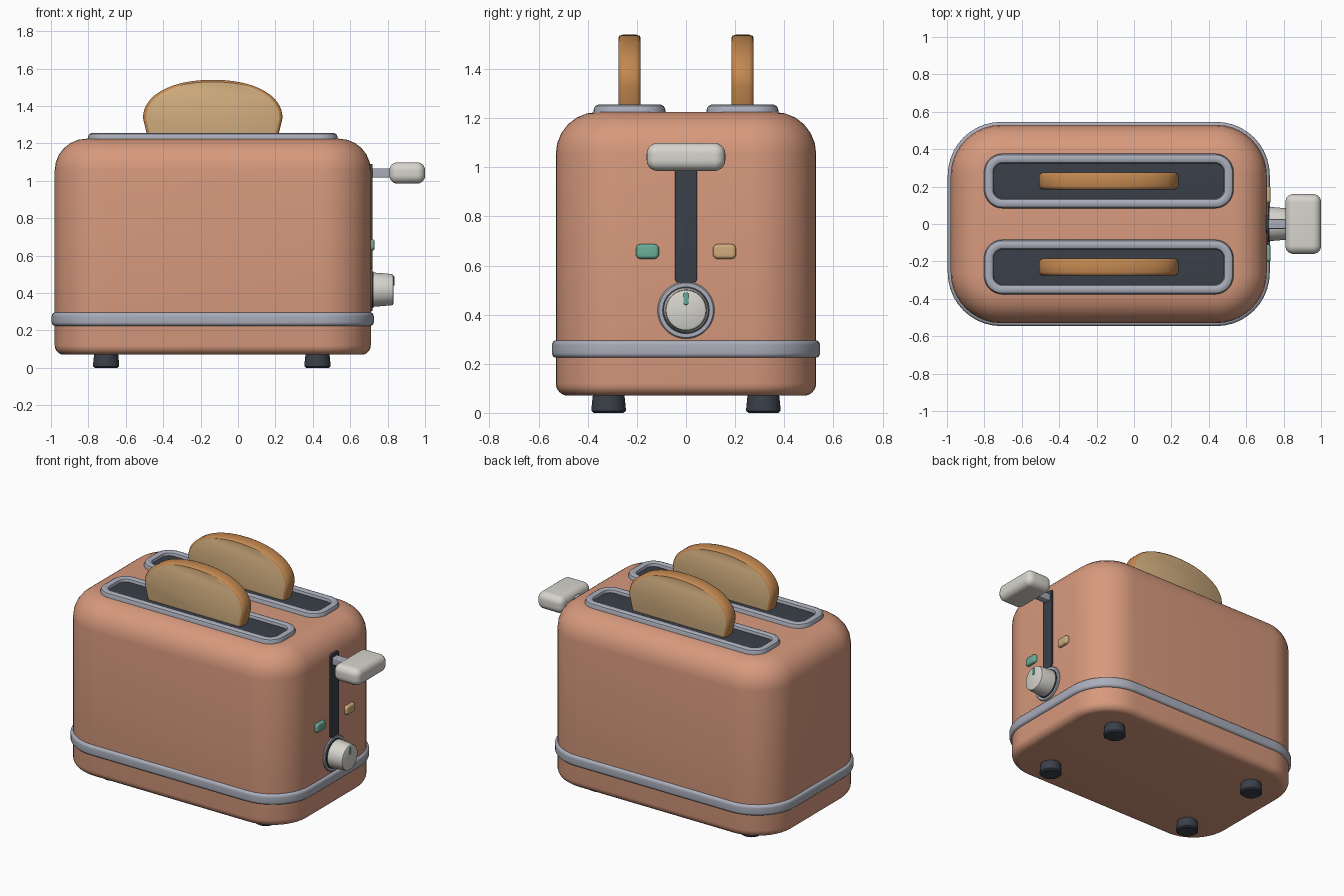
import bpy, bmesh
from math import sin, cos, pi, radians
from mathutils import Matrix

cube = bpy.data.objects.get("Cube")
if cube:
    bpy.data.objects.remove(cube, do_unlink=True)


def material(name, r, g, b):
    m = bpy.data.materials.new(name)
    m.use_nodes = True
    m.diffuse_color = (r, g, b, 1)
    m.node_tree.nodes["Principled BSDF"].inputs["Base Color"].default_value = (r, g, b, 1)
    return m


COPPER = material("copper enamel", 0.68, 0.32, 0.205)
STEEL = material("steel trim", 0.40, 0.42, 0.49)
DARK = material("dark plastic", 0.042, 0.050, 0.066)
IVORY = material("ivory plastic", 0.68, 0.66, 0.61)
CRUMB = material("bread crumb", 0.62, 0.41, 0.205)
CRUST = material("bread crust", 0.54, 0.245, 0.08)
GREEN = material("mint green", 0.14, 0.42, 0.31)

CX = -0.135                      # body centre along x
FACE = 0.71                      # control panel plane
UP = Matrix.Identity(4)
# local (u, v, w) -> world (w, u, v): shapes that face +x
SIDE = Matrix(((0, 0, 1, 0), (1, 0, 0, 0), (0, 1, 0, 0), (0, 0, 0, 1)))
UPRIGHT = Matrix.Rotation(pi / 2, 4, "X")


def finish(name, bm, mats, matrix):
    bmesh.ops.recalc_face_normals(bm, faces=bm.faces)
    mesh = bpy.data.meshes.new(name)
    bm.to_mesh(mesh)
    bm.free()
    mesh.transform(matrix)
    for m in mats:
        mesh.materials.append(m)
    for p in mesh.polygons:
        p.use_smooth = True
    mesh.set_sharp_from_angle(angle=radians(35))
    ob = bpy.data.objects.new(name, mesh)
    bpy.context.collection.objects.link(ob)
    return ob


def loft(name, rings, mats, matrix=UP, closed=False):
    """Skin a stack of equal rings; cap the ends, or close into a loop."""
    bm = bmesh.new()
    loops = [[bm.verts.new(p) for p in ring] for ring in rings]
    n = len(loops[0])
    pairs = list(zip(loops, loops[1:]))
    if closed:
        pairs.append((loops[-1], loops[0]))
    for a, b in pairs:
        for i in range(n):
            j = (i + 1) % n
            bm.faces.new((a[i], a[j], b[j], b[i]))
    if not closed:
        for cap in (loops[0], loops[-1]):
            bm.faces.new(cap).material_index = len(mats) - 1
    return finish(name, bm, mats, matrix)


def rounded_rect(hx, hy, r, z, inset=0.0, seg=10):
    hx, hy, r = hx - inset, hy - inset, max(r - inset, 0.004)
    pts = []
    for q, (sx, sy) in enumerate(((1, 1), (-1, 1), (-1, -1), (1, -1))):
        for k in range(seg + 1):
            a = (q + k / seg) * pi / 2
            pts.append((sx * (hx - r) + r * cos(a), sy * (hy - r) + r * sin(a), z))
    return pts


def soft_profile(z0, z1, low, high, steps=6):
    """(inset, z) pairs of a wall with rounded lower and upper edges."""
    arcs = [k / steps * pi / 2 for k in range(steps + 1)]
    return ([(low * (1 - sin(a)), z0 + low * (1 - cos(a))) for a in arcs] +
            [(high * (1 - cos(a)), z1 - high * (1 - sin(a))) for a in arcs])


def slab(name, hx, hy, r, z0, z1, low, high, mat, matrix=UP):
    rings = [rounded_rect(hx, hy, r, z, i) for i, z in soft_profile(z0, z1, low, high)]
    return loft(name, rings, [mat], matrix)


def turned(name, profile, mat, matrix=UP, n=40):
    rings = [[(r * cos(2 * pi * k / n), r * sin(2 * pi * k / n), z) for k in range(n)]
             for r, z in profile]
    return loft(name, rings, [mat], matrix)


def at(x, y, z, base=UP):
    return Matrix.Translation((x, y, z)) @ base


# Body shell and the trim band around it
slab("body", 0.845, 0.53, 0.27, 0.07, 1.225, 0.05, 0.17, COPPER, at(CX, 0, 0))
slab("trim_band", 0.861, 0.546, 0.286, 0.224, 0.296, 0.02, 0.02, STEEL, at(CX, 0, 0))

# Feet
for x, xn in ((-0.705, "right"), (0.425, "left")):
    for y, yn in ((-0.315, "front"), (0.315, "back")):
        turned(f"foot_{yn}_{xn}", [(0.06, 0), (0.07, 0.008), (0.07, 0.018), (0.063, 0.085)],
               DARK, at(x, y, 0))


def bread_outline(w, scale):
    """Domed slice outline, shrunk slightly toward its middle by scale."""
    pts = [(-0.34, 1.2), (0.34, 1.2), (0.355, 1.26)]
    for k in range(33):
        a = pi * k / 32
        c, s = cos(a), sin(a)
        u = 0.373 * abs(c) ** 0.93 * (1 if c >= 0 else -1)
        pts.append((u, 1.335 + 0.205 * s ** 0.93 if s > 1e-6 else 1.335))
    pts.append((-0.355, 1.26))
    return [(u * scale, 1.3 + (v - 1.3) * scale, w) for u, v in pts]


# Slots with steel frames, and a slice of bread in each
for y, side in ((-0.23, "front"), (0.23, "back")):
    ring_profile = [(0, 1.2), (0, 1.235), (0.006, 1.249), (0.018, 1.255),
                    (0.036, 1.255), (0.047, 1.249), (0.052, 1.235), (0.052, 1.2)]
    loft(f"slot_frame_{side}",
         [rounded_rect(0.667, 0.146, 0.1, z, i) for i, z in ring_profile],
         [STEEL], at(CX, y, 0), closed=True)
    slab(f"slot_{side}", 0.63, 0.11, 0.06, 1.2, 1.232, 0.001, 0.001, DARK, at(CX, y, 0))
    slices = ((-0.045, 0.955), (-0.04, 0.982), (-0.028, 1), (0.028, 1), (0.04, 0.982), (0.045, 0.955))
    loft(f"bread_{side}", [bread_outline(w, s) for w, s in slices],
         [CRUST, CRUMB], at(CX, y, 0, UPRIGHT))

# Lever track, arm and handle
slab("lever_track", 0.045, 0.28, 0.018, -0.03, 0.009, 0.002, 0.003, DARK, at(FACE, 0, 0.81, SIDE))
slab("lever_arm", 0.026, 0.025, 0.006, -0.02, 0.13, 0.003, 0.003, STEEL, at(FACE, 0, 1.042, SIDE))
slab("lever_handle", 0.16, 0.057, 0.045, 0.1, 0.29, 0.042, 0.042, IVORY, at(FACE, 0, 1.042, SIDE))

# Dial: bezel, shadow gap, knob and pointer
dial = at(FACE, 0, 0.418, SIDE)
turned("dial_bezel", [(0.116, -0.03), (0.116, 0.004), (0.111, 0.01), (0.09, 0.01)], STEEL, dial)
turned("dial_gap", [(0.097, -0.02), (0.097, 0.014), (0.09, 0.016)], DARK, dial)
turned("dial_knob", [(0.091, 0), (0.091, 0.02), (0.084, 0.108), (0.081, 0.118), (0.073, 0.122)],
       IVORY, dial)
slab("dial_pointer", 0.01, 0.025, 0.008, 0.118, 0.126, 0.001, 0.002, GREEN, at(FACE, 0, 0.465, SIDE))

# Buttons
for y, mat, side in ((-0.157, GREEN, "front"), (0.157, CRUMB, "back")):
    slab(f"button_{side}", 0.047, 0.03, 0.02, -0.02, 0.021, 0.004, 0.014, mat, at(FACE, y, 0.657, SIDE))
